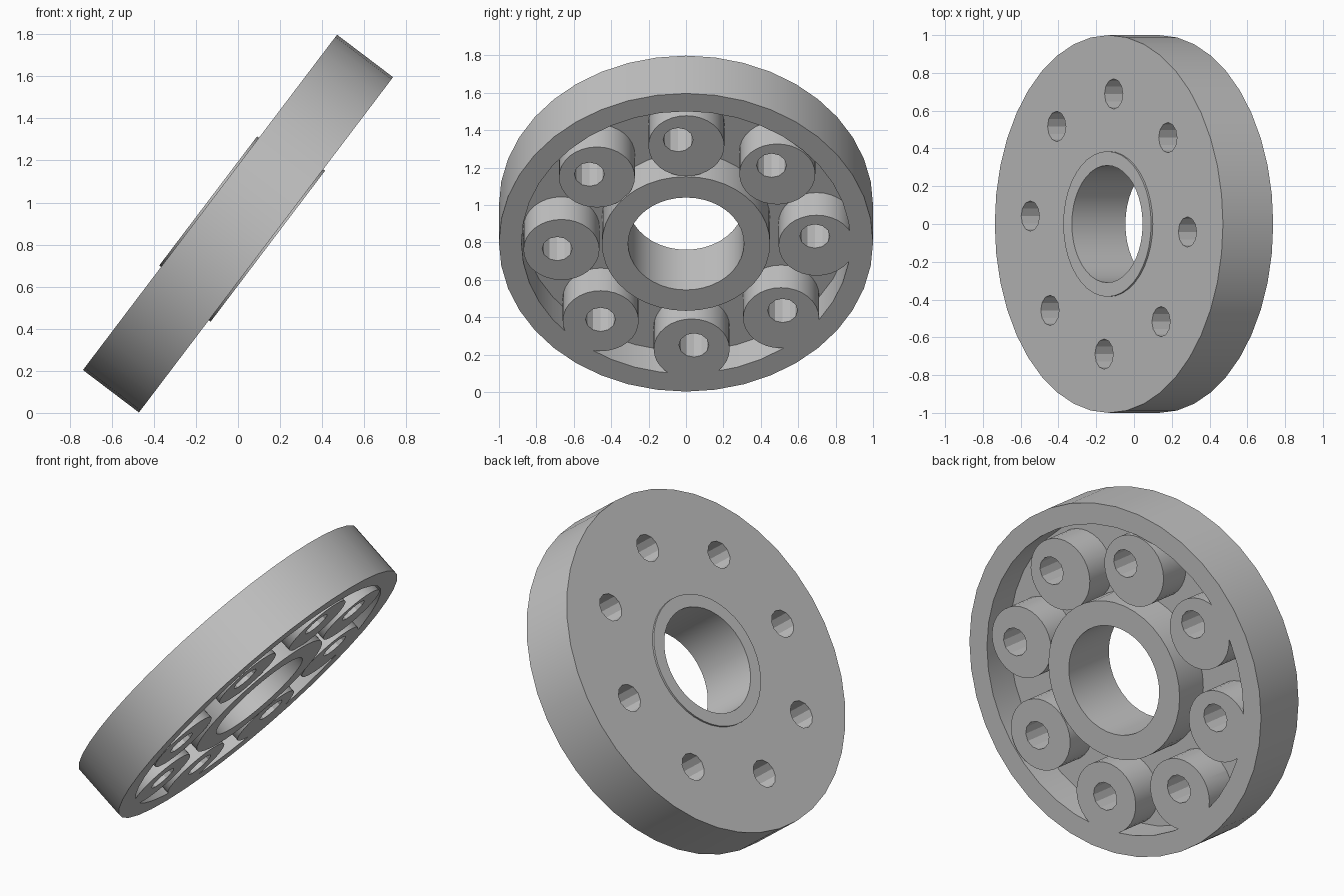
import bpy, bmesh
from math import cos, sin, radians, tau
from mathutils import Matrix, Vector

cube = bpy.data.objects.get("Cube")
if cube:
    bpy.data.objects.remove(cube, do_unlink=True)

grey = bpy.data.materials.new("plain_grey")
grey.use_nodes = True
colour = (0.55, 0.55, 0.55, 1)
grey.diffuse_color = colour
grey.node_tree.nodes["Principled BSDF"].inputs["Base Color"].default_value = colour

FACE = 0.167     # half the disc thickness
LIP = 0.178      # half the hub height
FLOOR = 0.033    # pocket floor level
TILT = Matrix.Translation((0, 0, 0.9)) @ Matrix.Rotation(radians(-52.84), 4, 'Y')


def finish(name, bm):
    bmesh.ops.recalc_face_normals(bm, faces=bm.faces)
    mesh = bpy.data.meshes.new(name)
    bm.to_mesh(mesh)
    bm.free()
    mesh.materials.append(grey)
    obj = bpy.data.objects.new(name, mesh)
    bpy.context.collection.objects.link(obj)
    return obj


def lathe(name, profile, sides):
    """Closed ring turned from a closed (radius, height) profile."""
    bm = bmesh.new()
    rings = [[bm.verts.new((r * cos(tau * i / sides), r * sin(tau * i / sides), z))
              for r, z in profile] for i in range(sides)]
    n = len(profile)
    for i in range(sides):
        a, b = rings[i], rings[(i + 1) % sides]
        for j in range(n):
            k = (j + 1) % n
            bm.faces.new((a[j], b[j], b[k], a[k]))
    return finish(name, bm)


def cylinder_circle(name, count, circle, turn, centre, radius, low, high, sides):
    """Equal cylinders spaced around a circle."""
    bm = bmesh.new()
    for i in range(count):
        a = tau * i / count + turn
        spot = Vector((centre[0] + circle * cos(a), centre[1] + circle * sin(a),
                       (low + high) / 2))
        bmesh.ops.create_cone(bm, cap_ends=True, segments=sides, radius1=radius,
                              radius2=radius, depth=high - low,
                              matrix=Matrix.Translation(spot))
    return finish(name, bm)


def boolean(target, helper, operation):
    mod = target.modifiers.new(operation, 'BOOLEAN')
    mod.operation = operation
    mod.solver = 'EXACT'
    mod.object = helper
    bpy.context.view_layer.update()
    graph = bpy.context.evaluated_depsgraph_get()
    result = bpy.data.meshes.new_from_object(target.evaluated_get(graph))
    target.modifiers.clear()
    target.data = result
    bpy.data.objects.remove(helper, do_unlink=True)


# Disc: outer rim and a thin plate, open on the underside
disc = lathe("flange_disc", [(1.0, FACE), (1.0, -FACE), (0.88, -FACE),
                             (0.88, FLOOR), (0.36, FLOOR), (0.36, FACE)], 40)

# Bosses, slightly off centre so the lower ones run into the rim
bosses = cylinder_circle("bosses", 8, 0.682, radians(-1.2), (-0.034, 0.016),
                         0.203, -FACE, 0.1, 32)
boolean(disc, bosses, 'UNION')

# Bolt holes right through plate and bosses
holes = cylinder_circle("bolt_holes", 8, 0.69, radians(-3.5), (0, 0),
                        0.08, -0.4, 0.4, 12)
boolean(disc, holes, 'DIFFERENCE')

# Central hub with a narrow lip on the plain side
hub = lathe("centre_hub", [(0.31, -LIP), (0.45, -LIP), (0.45, 0.08),
                           (0.385, 0.08), (0.385, LIP), (0.31, LIP)], 40)

# Tilt into place and shade
bpy.ops.object.select_all(action='DESELECT')
for obj in (disc, hub):
    obj.matrix_world = TILT
    obj.select_set(True)
bpy.context.view_layer.objects.active = disc
bpy.ops.object.shade_smooth_by_angle(angle=radians(25))
